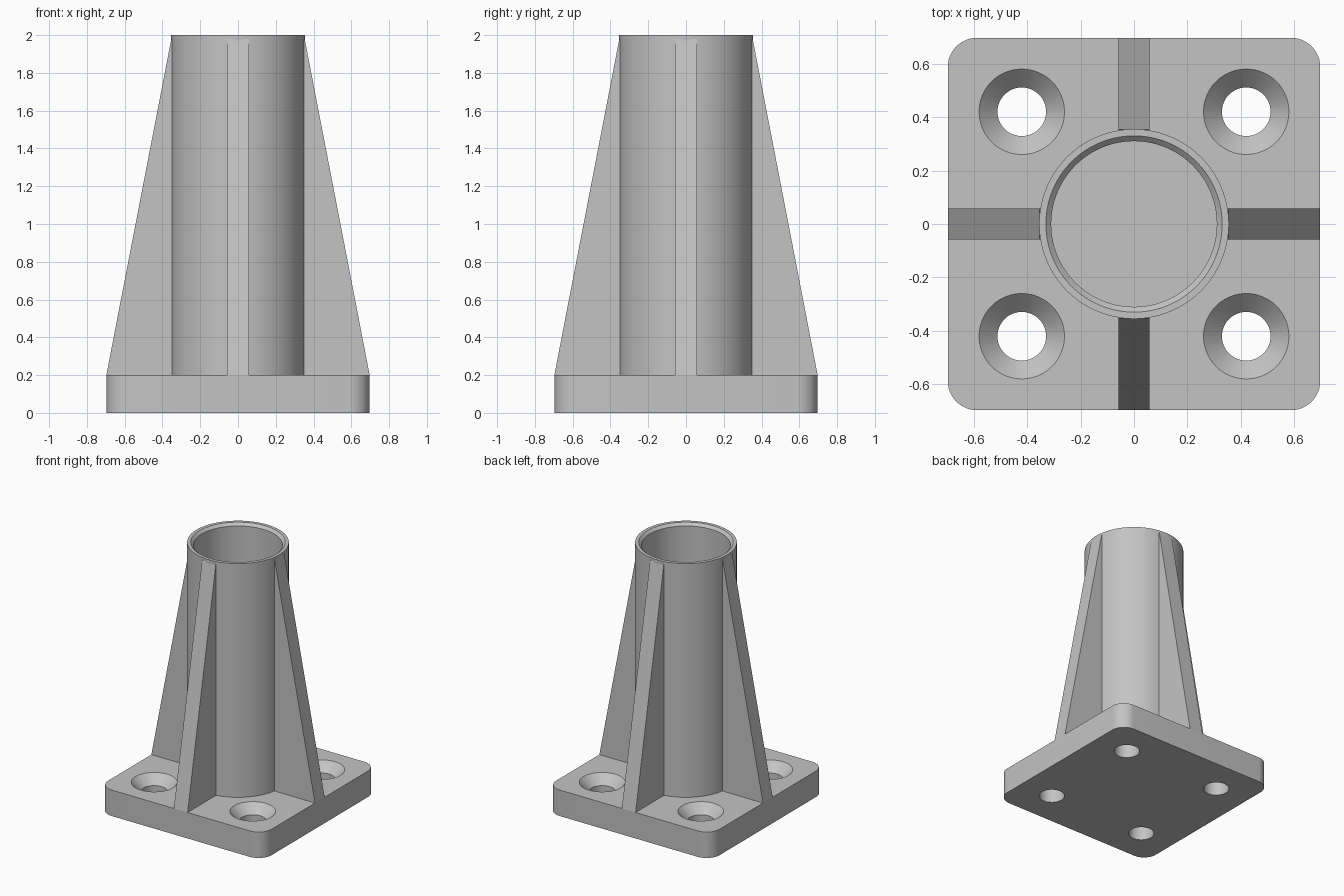
import bpy, bmesh, math
from mathutils import Matrix

cube = bpy.data.objects.get("Cube")
if cube:
    bpy.data.objects.remove(cube, do_unlink=True)

HALF, PLATE_H, TOP = 0.697, 0.2, 2.0
TUBE_R, BORE_R = 0.355, 0.31
HOLE_AT = 0.42

grey = bpy.data.materials.new("light grey")
grey.use_nodes = True
colour = (0.55, 0.55, 0.55, 1)
grey.diffuse_color = colour
grey.node_tree.nodes["Principled BSDF"].inputs["Base Color"].default_value = colour


def finish(name, bm, smooth=True):
    """Turn a bmesh into a linked, coloured object."""
    bmesh.ops.remove_doubles(bm, verts=bm.verts, dist=1e-5)
    bmesh.ops.recalc_face_normals(bm, faces=bm.faces)
    mesh = bpy.data.meshes.new(name)
    bm.to_mesh(mesh)
    bm.free()
    mesh.materials.append(grey)
    obj = bpy.data.objects.new(name, mesh)
    bpy.context.collection.objects.link(obj)
    if smooth:
        shade(obj)
    return obj


def shade(obj):
    bpy.ops.object.select_all(action="DESELECT")
    obj.select_set(True)
    bpy.context.view_layer.objects.active = obj
    bpy.ops.object.shade_smooth_by_angle(angle=math.radians(30))


def lathe(bm, profile, steps, centre=(0, 0)):
    """Spin a closed (radius, z) profile around a vertical axis."""
    cx, cy = centre
    verts = [bm.verts.new((cx + r, cy, z)) for r, z in profile]
    edges = [bm.edges.new((a, b)) for a, b in zip(verts, verts[1:] + verts[:1])]
    bmesh.ops.spin(bm, geom=verts + edges, cent=(cx, cy, 0), axis=(0, 0, 1),
                   angle=math.tau, steps=steps, use_merge=True)


def prism(bm, points, offset):
    """Extrude a flat outline of 3D points."""
    face = bm.faces.new([bm.verts.new(p) for p in points])
    moved = bmesh.ops.extrude_face_region(bm, geom=[face])["geom"]
    bmesh.ops.translate(bm, vec=offset,
                        verts=[v for v in moved if isinstance(v, bmesh.types.BMVert)])


# Base plate with rounded corners
CORNER, ARC = 0.11, 12
outline = []
for quarter in range(4):
    mid = math.radians(45 + 90 * quarter)
    cx = math.copysign(HALF - CORNER, math.cos(mid))
    cy = math.copysign(HALF - CORNER, math.sin(mid))
    for i in range(ARC + 1):
        a = math.pi / 2 * (quarter + i / ARC)
        outline.append((cx + CORNER * math.cos(a), cy + CORNER * math.sin(a), 0))
bm = bmesh.new()
prism(bm, outline, (0, 0, PLATE_H))
plate = finish("base_plate", bm, smooth=False)

# Countersunk screw holes
HOLE_R, SINK_R, SINK_D, OVER = 0.091, 0.16, 0.069, 0.02
bm = bmesh.new()
for sx in (-1, 1):
    for sy in (-1, 1):
        lathe(bm, [(0, -OVER), (HOLE_R, -OVER), (HOLE_R, PLATE_H - SINK_D),
                   (SINK_R, PLATE_H), (SINK_R, PLATE_H + OVER), (0, PLATE_H + OVER)],
              48, (sx * HOLE_AT, sy * HOLE_AT))
# the closing edge on the axis leaves no useful faces
bmesh.ops.dissolve_degenerate(bm, edges=bm.edges, dist=1e-5)
cutter = finish("hole_cutter", bm, smooth=False)
cutter.hide_render = True
cut = plate.modifiers.new("screw_holes", "BOOLEAN")
cut.operation, cut.solver, cut.object = "DIFFERENCE", "EXACT", cutter
bpy.context.view_layer.objects.active = plate
bpy.ops.object.modifier_apply(modifier=cut.name)
bpy.data.objects.remove(cutter, do_unlink=True)
shade(plate)

# Socket tube with a chamfered mouth
CHAMFER = 0.02
bm = bmesh.new()
lathe(bm, [(BORE_R, PLATE_H), (TUBE_R, PLATE_H), (TUBE_R, TOP),
           (BORE_R + CHAMFER, TOP), (BORE_R, TOP - CHAMFER)], 96)
finish("socket_tube", bm)

# Four tapering ribs
RIB_W, RIB_IN, RIB_TOP = 0.117, 0.335, 1.98
for i, side in enumerate(("left", "back", "right", "front")):
    bm = bmesh.new()
    prism(bm, [(RIB_IN, -RIB_W / 2, PLATE_H), (HALF, -RIB_W / 2, PLATE_H),
               (TUBE_R - 0.002, -RIB_W / 2, RIB_TOP), (RIB_IN, -RIB_W / 2, RIB_TOP)],
          (0, RIB_W, 0))
    bm.transform(Matrix.Rotation(i * math.pi / 2, 4, "Z"))
    finish(side + "_rib", bm, smooth=False)
